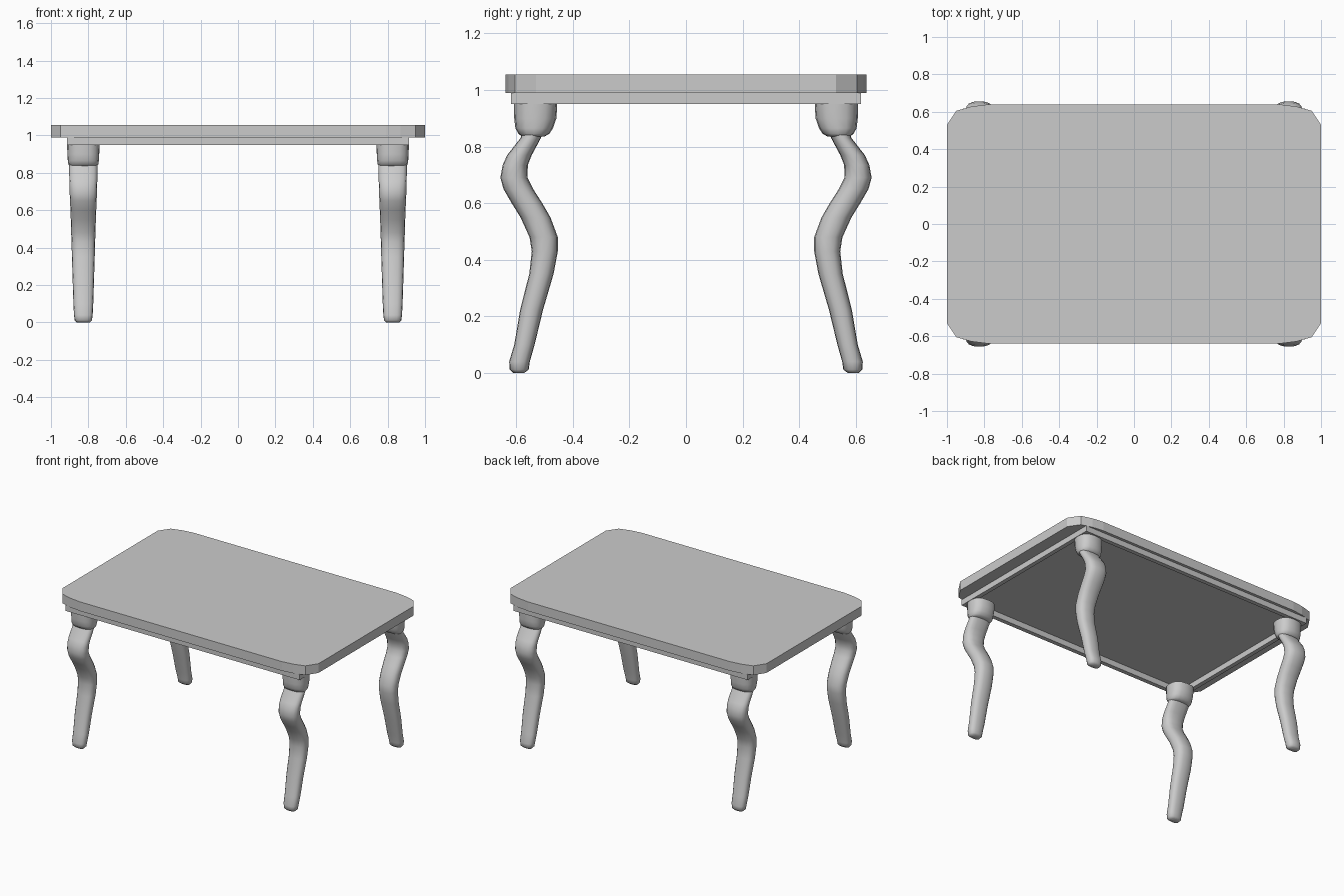
import bpy, bmesh, math

if "Cube" in bpy.data.objects:
    bpy.data.objects.remove(bpy.data.objects["Cube"])

SIDES = 16
LEG_X = 0.827


def make_object(name, bm):
    bmesh.ops.recalc_face_normals(bm, faces=bm.faces)
    mesh = bpy.data.meshes.new(name)
    bm.to_mesh(mesh)
    bm.free()
    ob = bpy.data.objects.new(name, mesh)
    bpy.context.collection.objects.link(ob)
    return ob


def box(name, x0, x1, y0, y1, z0, z1):
    bm = bmesh.new()
    bmesh.ops.create_cube(bm, size=1)
    for v in bm.verts:
        v.co.x = x1 if v.co.x > 0 else x0
        v.co.y = y1 if v.co.y > 0 else y0
        v.co.z = z1 if v.co.z > 0 else z0
    return make_object(name, bm)


def loft(name, rings, sx, sy, power, angle):
    """Skin rounded-square rings given as (z, y inner, y outer, half width in x)."""
    bm = bmesh.new()
    loops = []
    for z, y0, y1, hx in rings:
        loop = []
        for i in range(SIDES):
            a = 2 * math.pi * i / SIDES
            c, s = math.cos(a), math.sin(a)
            px = math.copysign(abs(c) ** (2 / power), c) * hx
            py = math.copysign(abs(s) ** (2 / power), s) * (y1 - y0) / 2
            loop.append(bm.verts.new((sx * (LEG_X + px), sy * ((y0 + y1) / 2 + py), z)))
        loops.append(loop)
    for a, b in zip(loops, loops[1:]):
        for i in range(SIDES):
            j = (i + 1) % SIDES
            bm.faces.new((a[i], a[j], b[j], b[i]))
    bm.faces.new(loops[0])
    bm.faces.new(loops[-1])
    ob = make_object(name, bm)
    bpy.ops.object.select_all(action='DESELECT')
    ob.select_set(True)
    bpy.context.view_layer.objects.active = ob
    bpy.ops.object.shade_smooth_by_angle(angle=math.radians(angle))


# Table top with faceted corners
corner = [(1.0, 0.53), (0.95, 0.605), (0.87, 0.628), (0.79, 0.638)]
outline = (corner + [(-x, y) for x, y in reversed(corner)]
           + [(-x, -y) for x, y in corner] + [(x, -y) for x, y in reversed(corner)])
bm = bmesh.new()
base = bm.faces.new([bm.verts.new((x, y, 0.99)) for x, y in outline])
ext = bmesh.ops.extrude_face_region(bm, geom=[base], use_keep_orig=True)
for v in ext['geom']:
    if isinstance(v, bmesh.types.BMVert):
        v.co.z = 1.055
make_object("table_top", bm)

# Apron boards under the top
AX, AY, T = 0.915, 0.618, 0.03
box("front_apron", -AX, AX, -AY, -AY + T, 0.95, 0.99)
box("back_apron", -AX, AX, AY - T, AY, 0.95, 0.99)
box("left_apron", -AX, -AX + T, -AY + T, AY - T, 0.95, 0.99)
box("right_apron", AX - T, AX, -AY + T, AY - T, 0.95, 0.99)

# Leg and collar profiles
leg_rings = [
    (0.88, 0.495, 0.565, 0.074), (0.83, 0.513, 0.585, 0.076), (0.77, 0.545, 0.632, 0.075),
    (0.735, 0.559, 0.648, 0.074), (0.69, 0.560, 0.656, 0.073), (0.65, 0.540, 0.645, 0.071),
    (0.60, 0.508, 0.616, 0.069), (0.55, 0.479, 0.585, 0.067), (0.48, 0.453, 0.553, 0.065),
    (0.43, 0.453, 0.545, 0.063), (0.35, 0.468, 0.554, 0.061), (0.224, 0.505, 0.586, 0.057),
    (0.10, 0.535, 0.607, 0.053), (0.04, 0.552, 0.625, 0.050), (0.012, 0.556, 0.623, 0.046),
    (0.0, 0.572, 0.610, 0.035)]
collar_rings = [
    (0.95, 0.455, 0.608, 0.087), (0.90, 0.458, 0.607, 0.085), (0.865, 0.470, 0.603, 0.083),
    (0.845, 0.483, 0.592, 0.080), (0.835, 0.502, 0.578, 0.070)]

# Four curved legs with collars, mirrored in x and y
for side, sx in (("left", -1), ("right", 1)):
    for end, sy in (("front", -1), ("back", 1)):
        loft(f"{end}_{side}_leg", leg_rings, sx, sy, 2.5, 60)
        loft(f"{end}_{side}_leg_collar", collar_rings, sx, sy, 2.5, 50)
